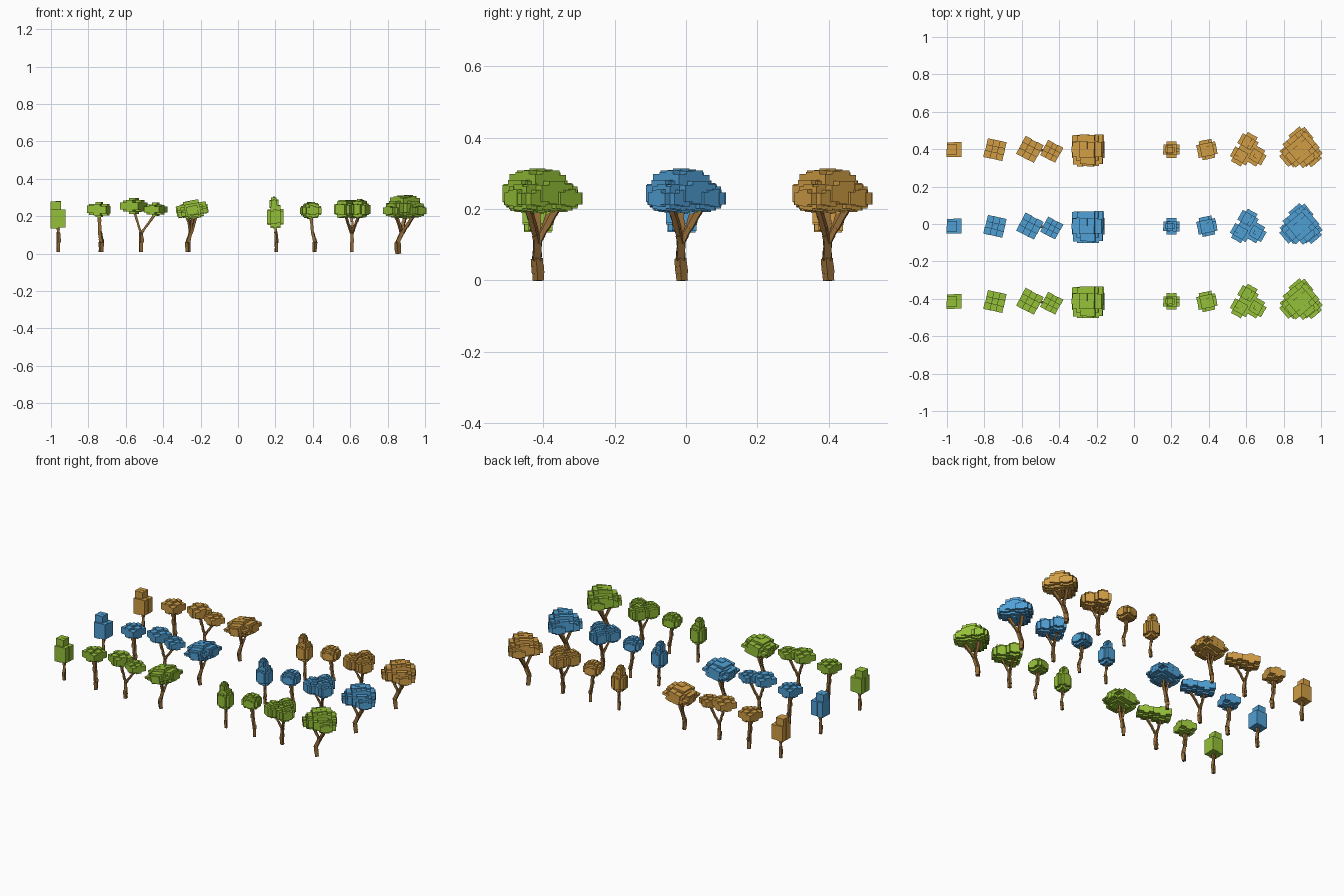
import bpy, bmesh, random
from math import radians, sin, cos
from mathutils import Matrix, Vector

if "Cube" in bpy.data.objects:
    bpy.data.objects.remove(bpy.data.objects["Cube"])

random.seed(7)


def material(name, rgb):
    m = bpy.data.materials.new(name)
    m.diffuse_color = (*rgb, 1)
    m.use_nodes = True
    m.node_tree.nodes["Principled BSDF"].inputs["Base Color"].default_value = m.diffuse_color
    return m


BARK = material("bark", (0.30, 0.15, 0.04))
ROWS = [("green", -0.414, material("green_leaves", (0.30, 0.53, 0.04))),
        ("blue", -0.012, material("blue_leaves", (0.08, 0.35, 0.66))),
        ("autumn", 0.398, material("autumn_leaves", (0.64, 0.34, 0.06)))]


def add_box(bm, frame, centre, size):
    bmesh.ops.create_cube(bm, size=1, matrix=frame @ Matrix.Translation(centre)
                          @ Matrix.Diagonal((*size, 1)))


def finish(bm, name, mat, loc):
    me = bpy.data.meshes.new(name)
    bm.to_mesh(me)
    bm.free()
    me.materials.append(mat)
    ob = bpy.data.objects.new(name, me)
    ob.location = loc
    bpy.context.collection.objects.link(ob)


def clump(bm, centre, r, rise, fall, n, yaw, tilt):
    """Leaf clump: a grid of box columns under a rounded profile."""
    frame = (Matrix.Translation(centre) @ Matrix.Rotation(radians(tilt), 4, 'Y')
             @ Matrix.Rotation(radians(yaw), 4, 'Z'))
    cell = 2 * r / n
    for i in range(n):
        for j in range(n):
            x, y = (i - (n - 1) / 2) * cell, (j - (n - 1) / 2) * cell
            d = (abs(x / r) ** 2.5 + abs(y / r) ** 2.5) ** 0.4
            if d < 1:
                h = r * (1 - d * d) ** 0.5
                top = rise * h * random.uniform(0.88, 1)
                low = -fall * h * random.uniform(0.88, 1)
                s = cell * random.uniform(1, 1.18)
                add_box(bm, frame, (x, y, (top + low) / 2), (s, s, top - low))


def limb(bm, a, b, w):
    """Trunk or branch piece: short boxes strung along a line."""
    d = b - a
    n = max(1, round(d.length / 0.022))
    turn = d.to_track_quat('Z', 'Y').to_matrix().to_4x4()
    for k in range(n):
        s = w * random.uniform(0.85, 1.15)
        add_box(bm, Matrix.Translation(a + d * (k + 0.5) / n) @ turn,
                (random.uniform(-.002, .002), 0, 0), (s, s, d.length / n * 1.1))


def ring(count, start, radius, z, r, cy=0):
    """Equal clumps spaced round the trunk."""
    angles = [radians(start + 360 * k / count) for k in range(count)]
    return [(radius * cos(a), radius * sin(a) + cy, z, r) for a in angles]


def plant(name, x, base, thick, clumps, rise, fall, n, yaw=0, tilt=0):
    """One tree in every row colour; clumps are (x, y, z, radius)."""
    for colour, row_y, leaves in ROWS:
        random.seed(7)
        loc = (x, row_y, 0)
        # trunk: bends at the knee, then forks
        bm = bmesh.new()
        foot = Vector((base, 0, 0 if thick > .022 else .01))
        knee = Vector((base * 1.15, -.004, .06))
        fork = Vector((base * .4, 0, .115))
        limb(bm, foot, knee, thick)
        limb(bm, knee, fork, thick)
        # branches: one to each clump that hangs off the trunk line
        outer = [c for c in clumps if abs(c[0]) + abs(c[1]) > .02]
        for c in outer or clumps[:1]:
            limb(bm, fork - Vector((0, 0, .008)), Vector((c[0], c[1], c[2] - .02)),
                 thick * (.65 if outer else 1))
        finish(bm, f"{colour}_{name}_trunk", BARK, loc)
        # leaf crown
        bm = bmesh.new()
        for c in clumps:
            clump(bm, c[:3], c[3], rise, fall, n, yaw, tilt)
        finish(bm, f"{colour}_{name}_crown", leaves, loc)


# Coarse-block trees on the left
plant("coarse_poplar", -.962, .003, .017,
      [(0, 0, .186, .038), (-.012, 0, .247, .026)], 1.8, 1.8, 2)
plant("coarse_round", -.743, .012, .02, [(0, 0, .235, .05)], .87, .9, 3, -13)
plant("coarse_forked", -.52, .003, .019,
      [(-.037, 0, .253, .052), (.08, -.01, .235, .044)], .88, .82, 3, -28)
plant("coarse_spreading", -.245, -.02, .02,
      [(0, 0, .236, .078)] + ring(3, 270, .03, .232, .058), .66, .7, 4, 0, -10)

# Fine-block trees on the right
plant("fine_poplar", .2, .006, .015,
      [(0, 0, .19, .043), (-.008, 0, .262, .024)], 1.9, 1.4, 5)
plant("fine_round", .39, .02, .017, [(0, 0, .228, .051)], 1, .86, 6, 12)
plant("fine_three_lobed", .61, 0, .018,
      ring(3, 90, .047, .234, .048, -.01), 1.2, 1, 5, -30)
plant("fine_spreading", .892, -.034, .024,
      [(0, 0, .238, .083)] + ring(3, 90, .055, .225, .056), 1, .62, 6, 40)
